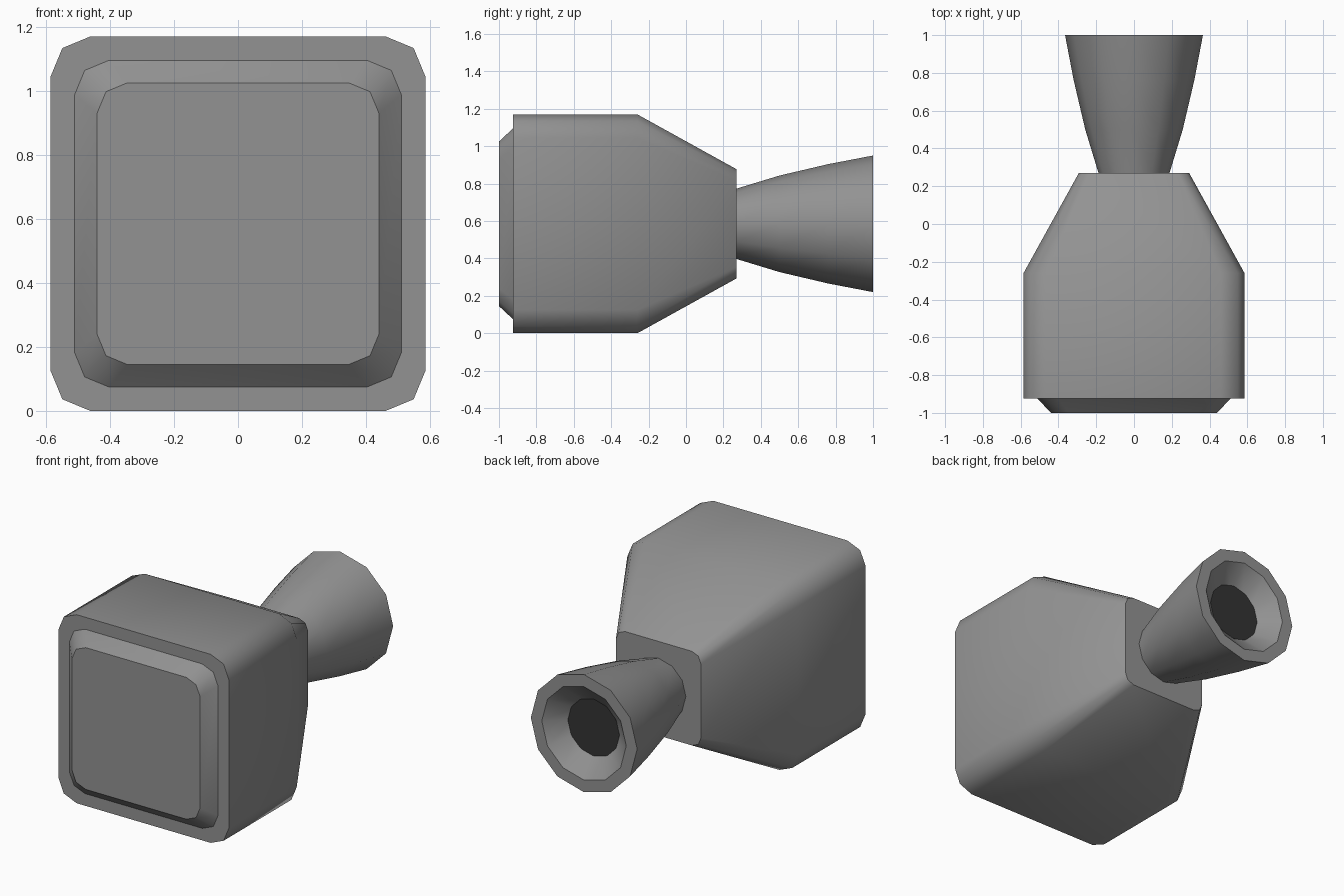
import bpy, bmesh, math

if "Cube" in bpy.data.objects:
    bpy.data.objects.remove(bpy.data.objects["Cube"])

CZ = 0.585  # height of the centre line


def material(name, v):
    m = bpy.data.materials.new(name)
    m.diffuse_color = (v, v, v, 1)
    m.use_nodes = True
    m.node_tree.nodes["Principled BSDF"].inputs["Base Color"].default_value = m.diffuse_color
    return m


grey = material("mid grey", 0.29)
dark = material("near black", 0.033)


def rounded_square(half, radius):
    """Square outline with two-segment rounded corners."""
    pts, c = [], half - radius
    for k in range(4):
        for j in range(3):
            a = math.radians(90 * k + 45 * j)
            mid = math.radians(90 * k + 45)
            pts.append((c * math.copysign(1, math.cos(mid)) + radius * math.cos(a),
                        c * math.copysign(1, math.sin(mid)) + radius * math.sin(a)))
    return pts


def circle(r, n=12):
    return [(r * math.cos(2 * math.pi * i / n), r * math.sin(2 * math.pi * i / n)) for i in range(n)]


def loft(name, sections, sharp, mat):
    """Skin (y, outline) sections along y; section indices in sharp get hard edges."""
    bm = bmesh.new()
    rings = [[bm.verts.new((x, y, CZ + z)) for x, z in pts] for y, pts in sections]
    n = len(rings[0])
    for a, b in zip(rings, rings[1:]):
        for i in range(n):
            j = (i + 1) % n
            bm.faces.new((a[i], a[j], b[j], b[i]))
    bm.faces.new(rings[0])
    bm.faces.new(rings[-1])
    bmesh.ops.recalc_face_normals(bm, faces=bm.faces)
    for f in bm.faces:
        f.smooth = len(f.verts) == 4
    for s in sharp:
        for i in range(n):
            bm.edges.get((rings[s][i], rings[s][(i + 1) % n])).smooth = False
    me = bpy.data.meshes.new(name)
    bm.to_mesh(me)
    bm.free()
    me.materials.append(mat)
    ob = bpy.data.objects.new(name, me)
    bpy.context.collection.objects.link(ob)
    return ob


# main housing with tapered rear
loft("housing", [(-0.925, rounded_square(0.585, 0.125)),
                 (-0.26, rounded_square(0.585, 0.125)),
                 (0.27, rounded_square(0.292, 0.0625))], (0, 2), grey)

# raised bevelled front panel
loft("front_panel", [(-1.0, rounded_square(0.44, 0.095)),
                     (-0.925, rounded_square(0.51, 0.107))], (0, 1), grey)

# flared nozzle with a hollow mouth
loft("nozzle", [(0.26, circle(0.186)), (0.27, circle(0.188)), (0.5, circle(0.258)),
                (0.76, circle(0.319)), (1.0, circle(0.365)), (1.0, circle(0.29)),
                (0.89, circle(0.16))], (0, 4, 5, 6), grey)

# dark disc in the mouth
loft("mouth_disc", [(0.898, circle(0.176, 32)), (0.905, circle(0.176, 32))], (0, 1), dark)
